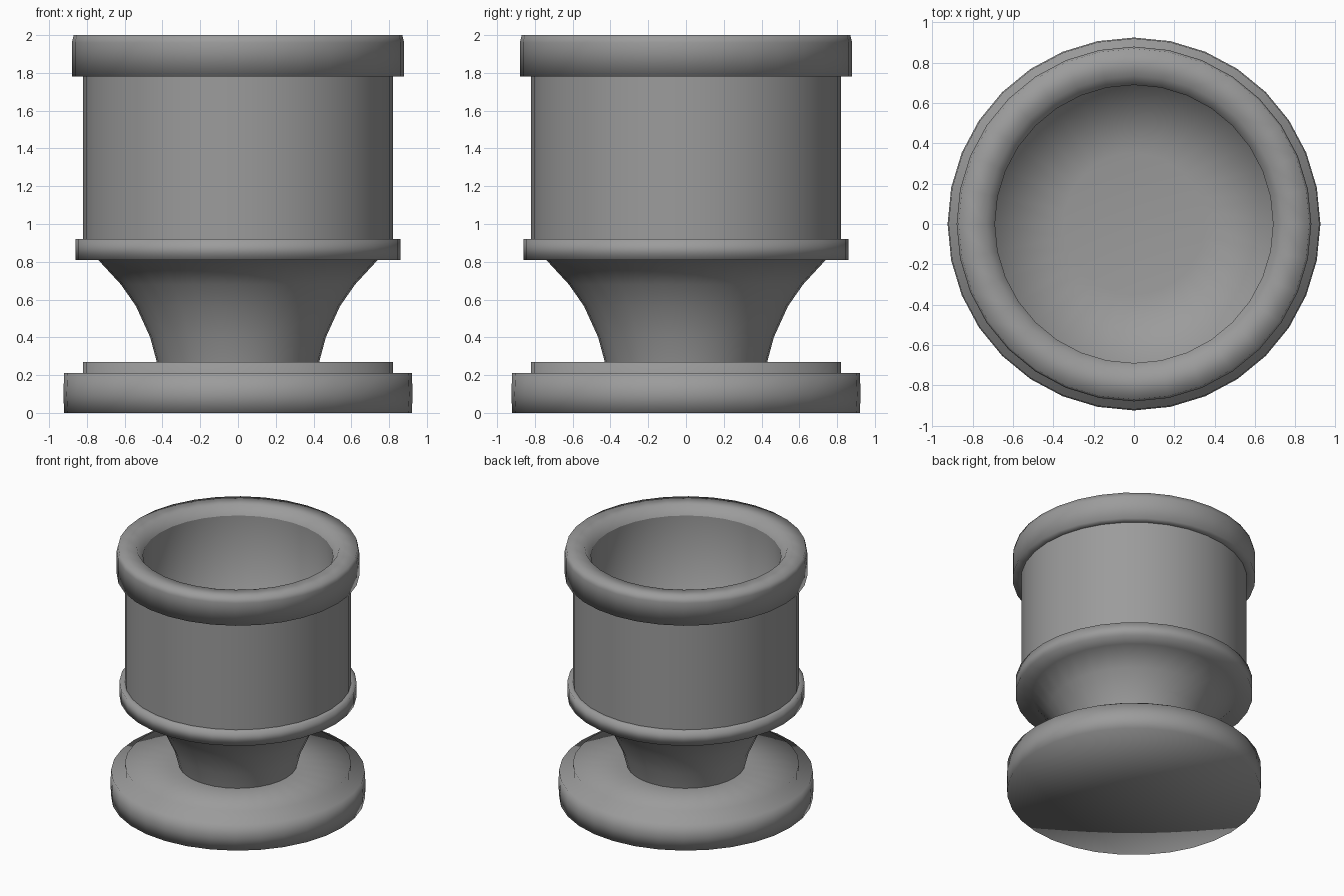
import bpy, bmesh
from math import cos, sin, tau

if "Cube" in bpy.data.objects:
    bpy.data.objects.remove(bpy.data.objects["Cube"])

SIDES = 32

# Dark grey finish shared by all parts
grey = bpy.data.materials.new("dark_grey")
grey.diffuse_color = (0.33, 0.33, 0.33, 1)
grey.use_nodes = True
grey.node_tree.nodes["Principled BSDF"].inputs["Base Color"].default_value = grey.diffuse_color


def lathe(name, profile):
    """Revolve (radius, z) points about z; listed from the bottom outside upwards."""
    bm = bmesh.new()
    rings = []
    for r, z in profile:
        n = SIDES if r > 0 else 1
        rings.append([bm.verts.new((r * cos(tau * i / SIDES), r * sin(tau * i / SIDES), z))
                      for i in range(n)])
    for a, b in zip(rings, rings[1:]):
        for i in range(SIDES):
            j = (i + 1) % SIDES
            if len(a) == 1:
                bm.faces.new((a[0], b[j], b[i]))
            elif len(b) == 1:
                bm.faces.new((a[i], a[j], b[0]))
            else:
                bm.faces.new((a[i], a[j], b[j], b[i]))
    for f in bm.faces:
        f.smooth = True
    mesh = bpy.data.meshes.new(name)
    bm.to_mesh(mesh)
    bm.free()
    mesh.materials.append(grey)
    obj = bpy.data.objects.new(name, mesh)
    bpy.context.collection.objects.link(obj)


# Foot disc with its flat underside, and the raised step on it
lathe("base", [(0, 0), (0.92, 0), (0.925, 0.1), (0.92, 0.21), (0.82, 0.21),
               (0.82, 0.27), (0.43, 0.27)])
# Flared stem running into the collar under the bowl
lathe("stem_and_collar", [(0.43, 0.27), (0.465, 0.4), (0.54, 0.565), (0.62, 0.68),
                          (0.74, 0.81), (0.86, 0.81), (0.86, 0.92), (0.82, 0.92)])
# Outer bowl wall
lathe("bowl_wall", [(0.82, 0.92), (0.82, 1.78)])
# Thick rim with a sloping inner lip
lathe("rim", [(0.82, 1.78), (0.88, 1.78), (0.88, 1.96), (0.87, 2.0), (0.735, 2.0), (0.69, 1.93)])
# Hollow interior with a shallow dished floor
lathe("bowl_interior", [(0.69, 1.93), (0.69, 0.86), (0.35, 0.82), (0, 0.81)])
